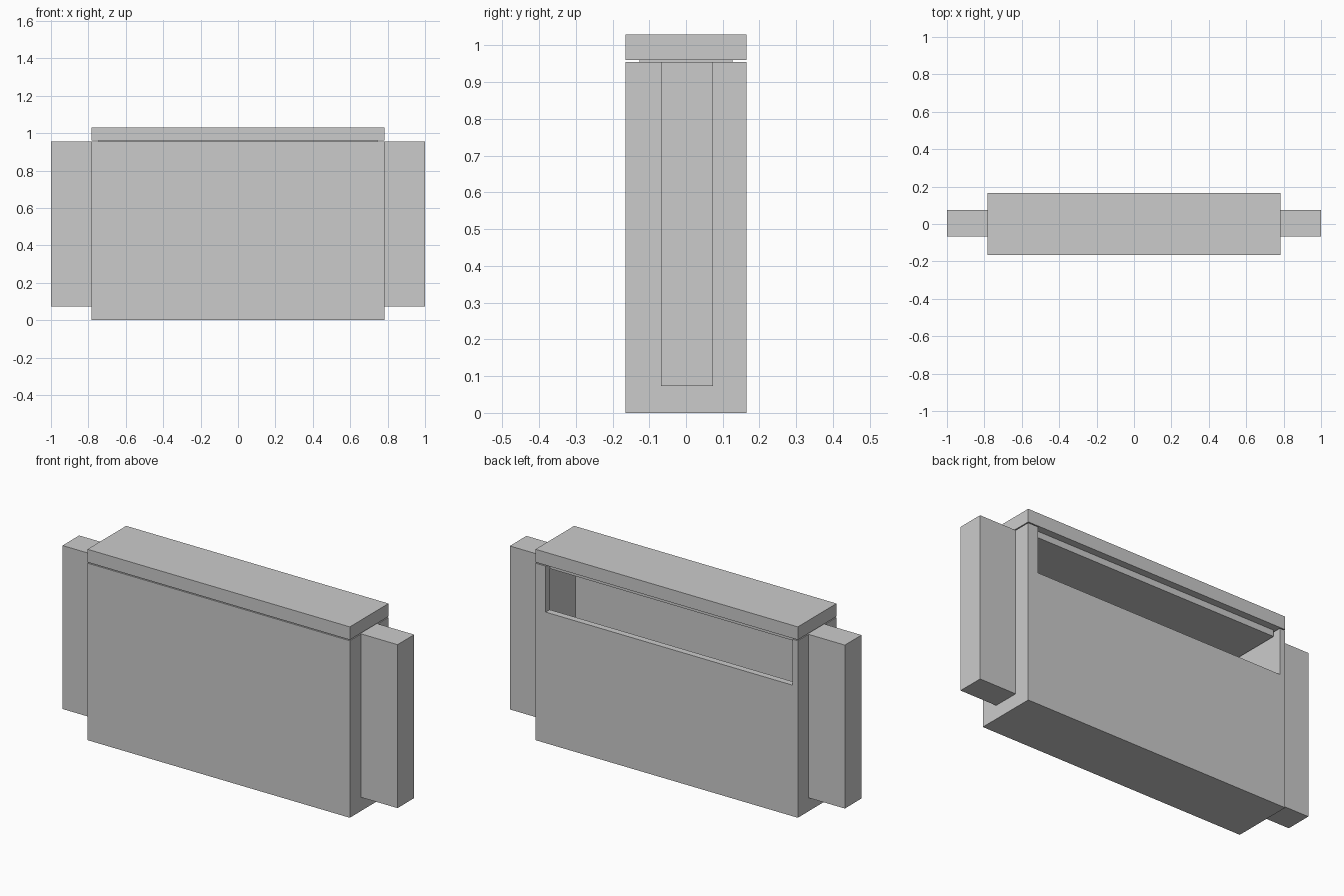
import bpy

default_cube = bpy.data.objects.get("Cube")
if default_cube:
    bpy.data.objects.remove(default_cube, do_unlink=True)

# Single flat colour
grey = bpy.data.materials.new("light_grey")
grey.use_nodes = True
colour = (0.6, 0.6, 0.6, 1)
grey.diffuse_color = colour
grey.node_tree.nodes["Principled BSDF"].inputs["Base Color"].default_value = colour


def box(name, x, y, z):
    """Box from (low, high) ranges on each axis."""
    bpy.ops.mesh.primitive_cube_add(size=1)
    ob = bpy.context.object
    ob.name = ob.data.name = name
    for v in ob.data.vertices:
        v.co = [(lo + hi) / 2 + c * (hi - lo) for c, (lo, hi) in zip(v.co, (x, y, z))]
    ob.data.materials.append(grey)
    return ob


def cut(target, cutter):
    """Subtract a cutter, then discard it."""
    cutter.hide_render = True
    mod = target.modifiers.new("cut", 'BOOLEAN')
    mod.operation = 'DIFFERENCE'
    mod.solver = 'EXACT'
    mod.object = cutter
    bpy.context.view_layer.objects.active = target
    bpy.ops.object.modifier_apply(modifier=mod.name)
    bpy.data.objects.remove(cutter, do_unlink=True)


W, D = 0.783, 0.165      # half width and half depth of the body
WALL = 0.035
TOP = 0.955              # rim of the open body

# Hollow body with a wide slot at the top of the back wall
body = box("body", (-W, W), (-D, D), (0, TOP))
cut(body, box("cavity_cutter", (-0.75, 0.75), (WALL - D, D - WALL), (WALL, TOP + 0.1)))
cut(body, box("slot_cutter", (-0.75, 0.722), (0, D + 0.1), (0.707, TOP + 0.1)))

# Lid with a plug that drops into the body, leaving a thin seam
box("lid", (-W, W), (-D, D), (0.96, 1.03))
box("lid_plug", (-0.745, 0.745), (-0.126, 0.126), (0.926, 0.961))

# Side blocks
for name, x in (("left_block", (W, 1)), ("right_block", (-1, -W))):
    box(name, x, (-0.068, 0.074), (0.073, TOP))
